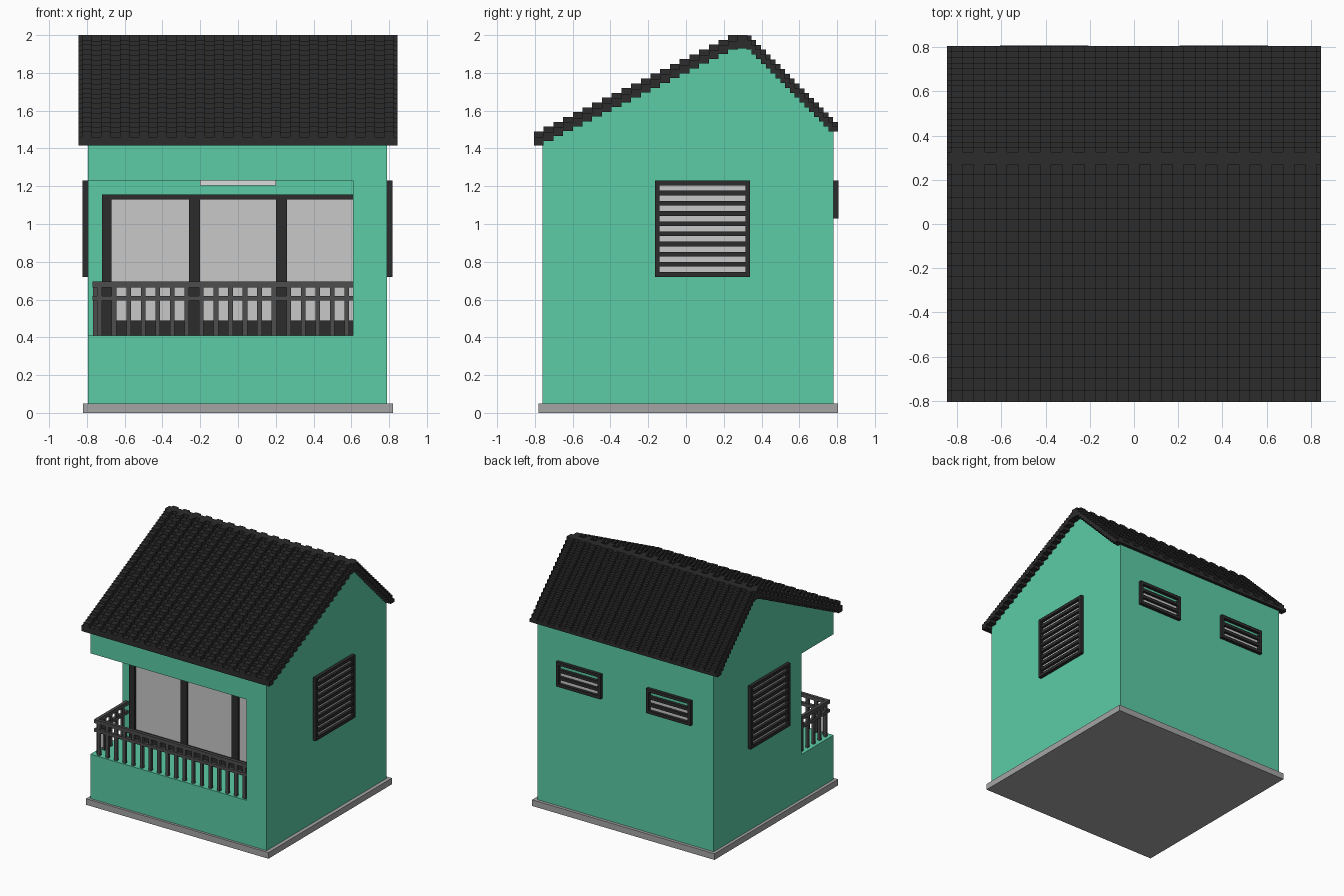
import bpy, bmesh

if "Cube" in bpy.data.objects:
    bpy.data.objects.remove(bpy.data.objects["Cube"])


def material(name, r, g, b):
    m = bpy.data.materials.new(name)
    m.diffuse_color = (r, g, b, 1)
    m.use_nodes = True
    m.node_tree.nodes["Principled BSDF"].inputs["Base Color"].default_value = m.diffuse_color
    return m


TEAL = material("teal wall", 0.105, 0.604, 0.381)
BLACK = material("charcoal", 0.025, 0.025, 0.025)
RAIL = material("rail grey", 0.075, 0.075, 0.075)
GLASS = material("light grey glass", 0.578, 0.578, 0.578)
SLAB = material("slab grey", 0.376, 0.376, 0.376)
LAMP = material("lamp white", 0.72, 0.72, 0.72)


def finish(name, bm, mat):
    bmesh.ops.recalc_face_normals(bm, faces=bm.faces)
    me = bpy.data.meshes.new(name)
    bm.to_mesh(me)
    bm.free()
    ob = bpy.data.objects.new(name, me)
    bpy.context.collection.objects.link(ob)
    me.materials.append(mat)
    return ob


def boxes(name, items, mat):
    """One object from boxes given as (x0, x1, y0, y1, z0, z1)."""
    bm = bmesh.new()
    for x0, x1, y0, y1, z0, z1 in items:
        vs = bmesh.ops.create_cube(bm, size=1)["verts"]
        for v in vs:
            v.co = (x1 if v.co.x > 0 else x0,
                    y1 if v.co.y > 0 else y0,
                    z1 if v.co.z > 0 else z0)
    return finish(name, bm, mat)


# Ground slab
boxes("base_slab", [(-0.82, 0.82, -0.78, 0.805, 0, 0.05)], SLAB)

# Gabled body, with the corner balcony cut out
profile = [(-0.76, 0.05), (0.78, 0.05), (0.78, 1.51), (0.295, 1.965), (-0.76, 1.445)]
bm = bmesh.new()
face = bm.faces.new([bm.verts.new((-0.795, y, z)) for y, z in profile])
ext = bmesh.ops.extrude_face_region(bm, geom=[face])["geom"]
for v in ext:
    if isinstance(v, bmesh.types.BMVert):
        v.co.x = 0.79
body = finish("house_body", bm, TEAL)
cutter = boxes("balcony_cutter", [(-1.0, 0.61, -1.0, -0.345, 0.41, 1.23)], TEAL)
cutter.hide_render = True
cutter.hide_viewport = True
mod = body.modifiers.new("balcony", 'BOOLEAN')
mod.operation = 'DIFFERENCE'
mod.solver = 'EXACT'
mod.object = cutter

# Stepped roof: full-width rows with raised tile columns
W = 0.845
rows, tiles = [], []
cols = [-0.8 + 0.1 * k for k in range(17)]


def roof_row(y0, y1, z0, z1, z2):
    rows.append((-W, W, y0, y1, z0, z1))
    for c in cols:
        tiles.append((c - 0.025, c + 0.025, y0, y1, z1 - 0.005, z2))


for i in range(21):
    y, r = -0.805 + 0.05143 * i, 0.0255 * i
    roof_row(y, y + 0.05143, 1.415 + r, 1.46 + r, 1.49 + r)
for i in range(19):
    y, r = 0.805 - 0.0255 * i, 0.0255 * i
    roof_row(y - 0.0255, y, max(1.49, 1.465 + r), 1.515 + r, 1.54 + r)
rows.append((-W, W, 0.27, 0.325, 1.93, 2.0))
boxes("roof_rows", rows, BLACK)
boxes("roof_tiles", tiles, BLACK)

# Balcony glass doors
boxes("door_glass", [(-0.70, 0.61, -0.355, -0.34, 0.42, 1.145)], GLASS)
frame = [(-0.72, 0.61, -0.37, -0.34, 1.13, 1.155),
         (-0.72, 0.61, -0.37, -0.34, 0.41, 0.49)]
for a, b in ((-0.72, -0.67), (-0.26, -0.20), (0.20, 0.26)):
    frame.append((a, b, -0.37, -0.34, 0.41, 1.155))
boxes("door_frame", frame, BLACK)

# Balcony ceiling lamp
boxes("ceiling_lamp", [(-0.2, 0.2, -0.58, -0.53, 1.203, 1.232)], LAMP)

# Balcony railing along the front and the left side
rail = []
for z0, z1 in ((0.665, 0.695), (0.595, 0.62)):
    rail.append((-0.77, 0.612, -0.747, -0.722, z0, z1))
    rail.append((-0.77, -0.745, -0.722, -0.343, z0, z1))
for k in range(18):
    x = -0.733 + 0.077 * k
    rail.append((x - 0.0125, x + 0.0125, -0.745, -0.724, 0.41, 0.67))
for k in range(5):
    y = -0.71 + 0.077 * k
    rail.append((-0.768, -0.747, y - 0.0125, y + 0.0125, 0.41, 0.67))
boxes("balcony_railing", rail, RAIL)


# Louvred windows: frame, slats and a glass plate against the wall
def window(name, axis, wall, out, a0, a1, z0, z1, glass_top):
    def place(u0, u1, w0, w1, depth):
        d0, d1 = sorted((wall - out * 0.004, wall + out * depth))
        if axis == 'x':
            return (d0, d1, u0, u1, w0, w1)
        return (u0, u1, d0, d1, w0, w1)

    t = 0.025
    parts = [place(a0, a1, z0, z0 + t, 0.027), place(a0, a1, z1 - t, z1, 0.027),
             place(a0, a0 + t, z0 + t, z1 - t, 0.027),
             place(a1 - t, a1, z0 + t, z1 - t, 0.027)]
    n = round((z1 - z0 - t) / 0.0515)
    pitch = (z1 - z0 - t) / n
    for k in range(1, n):
        z = z0 + pitch * k
        parts.append(place(a0 + t, a1 - t, z, z + t, 0.024))
    boxes(name + "_louvres", parts, BLACK)
    boxes(name + "_glass", [place(a0 + t, a1 - t, z0 + t, glass_top, 0.003)], GLASS)


window("right_window", 'x', 0.79, 1, -0.165, 0.34, 0.72, 1.23, 1.205)
window("left_window", 'x', -0.795, -1, -0.165, 0.34, 0.72, 1.23, 1.205)
for label, a in (("left", -0.605), ("right", 0.205)):
    window("back_" + label + "_window", 'y', 0.78, 1, a, a + 0.4, 1.03, 1.23, 1.16)
